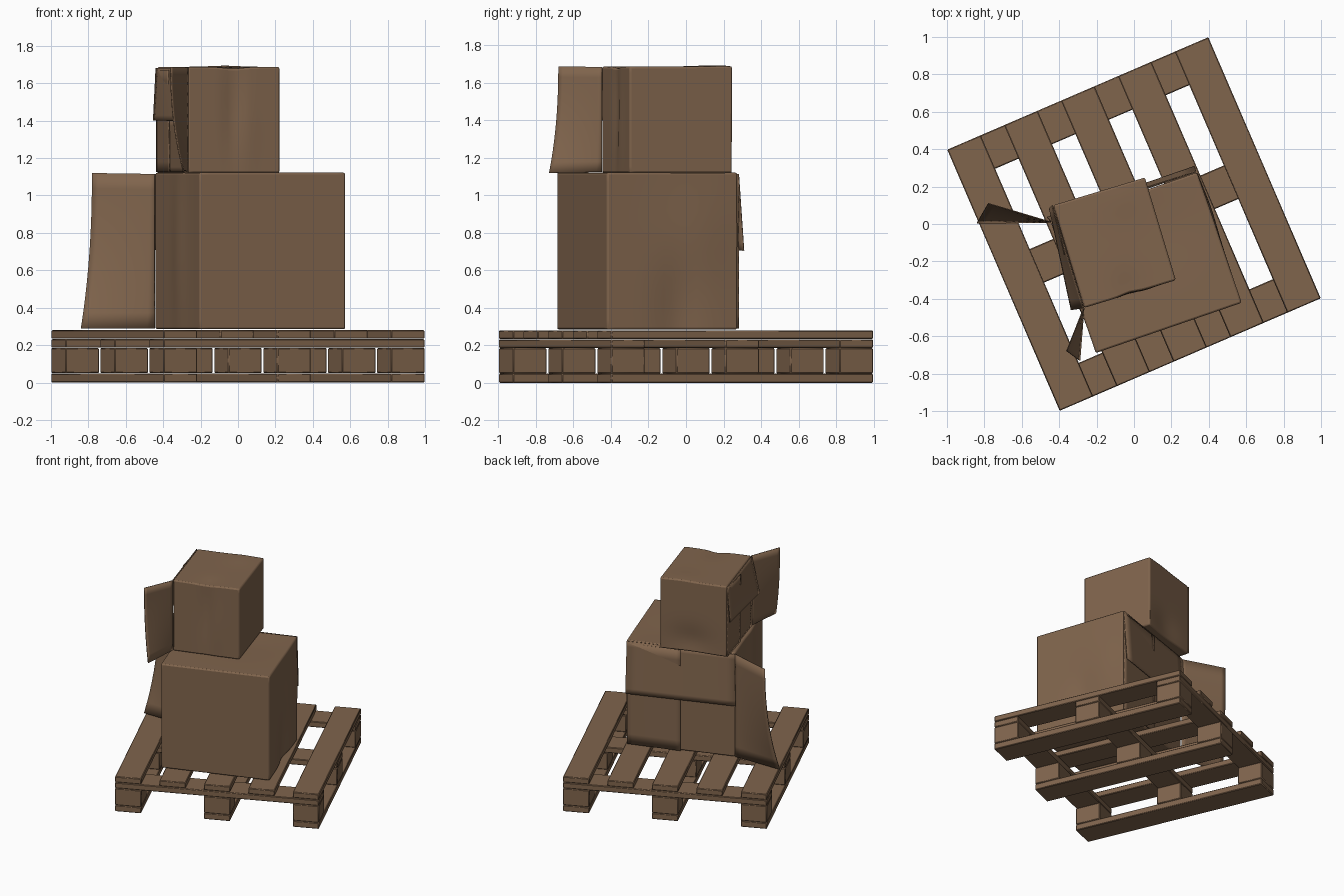
import bpy, bmesh, math
from mathutils import Vector, Matrix

if "Cube" in bpy.data.objects:
    bpy.data.objects.remove(bpy.data.objects["Cube"])

card = bpy.data.materials.new("brown_card_and_wood")
card.diffuse_color = (0.215, 0.128, 0.073, 1)
card.use_nodes = True
card.node_tree.nodes["Principled BSDF"].inputs["Base Color"].default_value = card.diffuse_color


def finish(name, bm, mods=()):
    me = bpy.data.meshes.new(name)
    bm.to_mesh(me)
    bm.free()
    me.materials.append(card)
    ob = bpy.data.objects.new(name, me)
    bpy.context.collection.objects.link(ob)
    for kind, props in mods:
        m = ob.modifiers.new(kind.lower(), kind)
        for k, v in props.items():
            setattr(m, k, v)
    bpy.ops.object.select_all(action='DESELECT')
    ob.select_set(True)
    bpy.context.view_layer.objects.active = ob
    bpy.ops.object.shade_smooth_by_angle(angle=math.radians(35))
    return ob


# ---------- pallet ----------
PALLET = Matrix.Rotation(math.radians(23.3), 4, 'Z')
HALF, W = 0.76, 0.195


def board(name, u, v, z0, z1, su, sv):
    bm = bmesh.new()
    bmesh.ops.create_cube(bm, size=1)
    m = PALLET @ Matrix.Translation((u, v, (z0 + z1) / 2)) @ Matrix.Diagonal((su, sv, z1 - z0, 1))
    bm.transform(m)
    finish(name, bm, [('BEVEL', dict(width=0.005, segments=1))])


OFF = HALF - W / 2
for i in range(5):
    board(f"top_plank_{i}", -OFF + i * OFF / 2, 0, 0.234, 0.28, W, 2 * HALF)
for i in (-1, 0, 1):
    board(f"cross_board_{i}", 0, i * OFF, 0.186, 0.232, 2 * HALF, W)
    board(f"bottom_runner_{i}", i * OFF, 0, 0.0, 0.049, W, 2 * HALF)
    for j in (-1, 0, 1):
        board(f"pallet_block_{i}_{j}", i * OFF, j * OFF, 0.05, 0.185, W, W)


# ---------- cardboard boxes, softly dented ----------
def box(name, cx, cy, z0, z1, su, sv, angle, dents):
    """dents: (centre, radii, push) in unit-box coordinates / metres"""
    bm = bmesh.new()
    bmesh.ops.create_cube(bm, size=1)
    bmesh.ops.subdivide_edges(bm, edges=bm.edges[:], cuts=15, use_grid_fill=True)
    size = Vector((su, sv, z1 - z0))
    for v in bm.verts:
        p = v.co.copy()
        q = Vector((p.x * size.x, p.y * size.y, p.z * size.z))
        for c, r, push in dents:
            d = sum(((p[k] - c[k]) / r[k]) ** 2 for k in range(3))
            q += Vector(push) * math.exp(-d)
        v.co = q
    bm.transform(Matrix.Translation((cx, cy, (z0 + z1) / 2)) @ Matrix.Rotation(math.radians(angle), 4, 'Z'))
    finish(name, bm, [('BEVEL', dict(width=0.01, segments=2, limit_method='ANGLE',
                                     angle_limit=math.radians(50)))])


box("large_box", 0.066, -0.207, 0.285, 1.122, 0.825, 0.737, 19, [
    ((0.5, 0.05, -0.4), (0.15, 0.16, 0.35), (-0.022, 0, 0)),
    ((0.5, 0.2, 0.1), (0.15, 0.25, 0.3), (0.012, 0, 0)),
    ((-0.5, -0.05, 0), (0.12, 0.13, 0.6), (-0.014, 0, 0)),
    ((0.1, 0.2, 0.5), (0.3, 0.3, 0.1), (0, 0, -0.01)),
])
box("small_box", -0.104, -0.1, 1.12, 1.688, 0.512, 0.573, 16.8, [
    ((0, -0.5, 0.1), (0.1, 0.15, 0.5), (0, 0.016, 0)),
    ((0.1, -0.5, -0.1), (0.15, 0.12, 0.4), (0, -0.006, 0)),
    ((0, -0.5, 0.5), (0.15, 0.2, 0.1), (0, 0, -0.01)),
    ((0.05, 0.5, -0.35), (0.3, 0.12, 0.2), (0, -0.018, 0)),
    ((0.2, 0.4, 0.5), (0.2, 0.2, 0.1), (0, 0, 0.006)),
])


# ---------- flaps: sheet from a hinge line to a free edge ----------
def flap(name, h0, h1, f0, f1, power=1.0, thick=0.006):
    """h0-h1 hinge, f0-f1 free edge; power above 1 curls the free edge towards f1"""
    h0, h1, f0, f1 = map(Vector, (h0, h1, f0, f1))
    n = 10
    bm = bmesh.new()
    rows = []
    for i in range(n + 1):
        t = i / n
        h, f = h0.lerp(h1, t), f0.lerp(f1, t ** power)
        if power != 1:
            f.z = f0.z + (f1.z - f0.z) * t
        rows.append([bm.verts.new(h.lerp(f, j / n)) for j in range(n + 1)])
    for a, b in zip(rows, rows[1:]):
        for j in range(n):
            bm.faces.new((a[j], a[j + 1], b[j + 1], b[j]))
    finish(name, bm, [('SOLIDIFY', dict(thickness=thick, offset=0))])


# large box opens at the back
flap("large_side_flap_open", (-0.445, 0.01, 1.115), (-0.445, 0.01, 0.29),
     (-0.78, 0.11, 1.12), (-0.84, 0.005, 0.29), 2.2)
flap("large_top_flap", (-0.447, 0.015, 1.115), (0.332, 0.28, 1.115),
     (-0.465, 0.035, 0.71), (0.325, 0.308, 0.705))
flap("large_side_flap_closed", (0.33, 0.28, 1.1), (0.33, 0.28, 0.29),
     (-0.06, 0.156, 1.1), (-0.062, 0.158, 0.29))

# small box opens at the left
flap("small_side_flap_open", (-0.268, -0.448, 1.685), (-0.268, -0.448, 1.125),
     (-0.36, -0.68, 1.688), (-0.29, -0.73, 1.12), 2.2)
flap("small_top_flap", (-0.438, 0.1, 1.682), (-0.27, -0.45, 1.682),
     (-0.452, 0.085, 1.40), (-0.335, -0.46, 1.40))
flap("small_side_flap_closed", (-0.436, 0.1, 1.67), (-0.436, 0.1, 1.125),
     (-0.372, -0.165, 1.67), (-0.365, -0.165, 1.125))
flap("small_bottom_flap", (-0.43, 0.09, 1.125), (-0.272, -0.445, 1.125),
     (-0.432, 0.09, 1.4), (-0.278, -0.445, 1.4))
